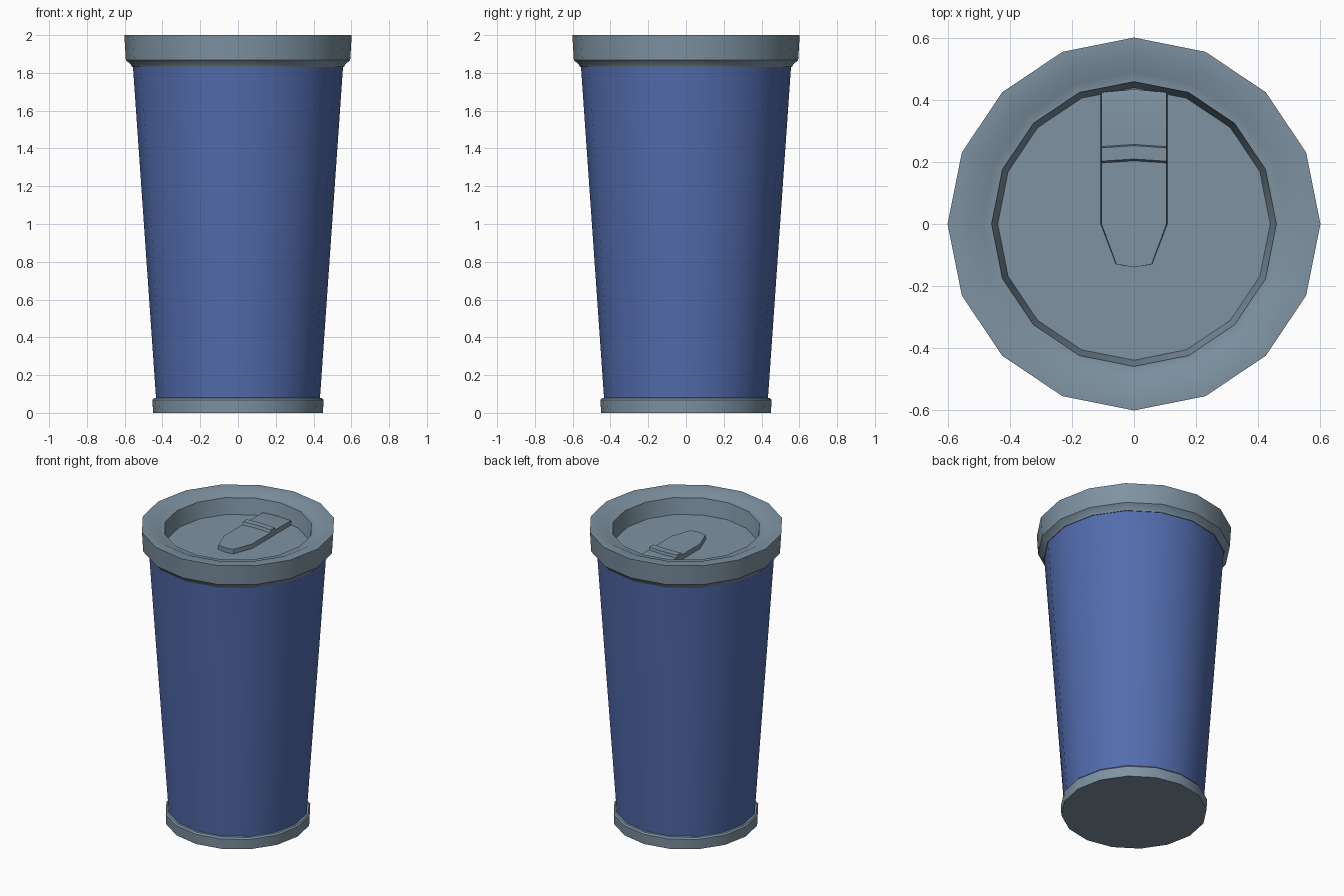
import bpy, bmesh, math

if "Cube" in bpy.data.objects:
    bpy.data.objects.remove(bpy.data.objects["Cube"])

SIDES = 16


def material(name, rgb):
    m = bpy.data.materials.new(name)
    m.diffuse_color = (*rgb, 1)
    m.use_nodes = True
    m.node_tree.nodes["Principled BSDF"].inputs["Base Color"].default_value = m.diffuse_color
    return m


grey = material("slate grey", (0.21, 0.29, 0.36))
blue = material("deep blue", (0.085, 0.15, 0.42))


def finish(name, bm, mat, angle):
    bmesh.ops.recalc_face_normals(bm, faces=bm.faces)
    me = bpy.data.meshes.new(name)
    bm.to_mesh(me)
    bm.free()
    ob = bpy.data.objects.new(name, me)
    bpy.context.collection.objects.link(ob)
    me.materials.append(mat)
    bpy.ops.object.select_all(action='DESELECT')
    bpy.context.view_layer.objects.active = ob
    ob.select_set(True)
    bpy.ops.object.shade_smooth_by_angle(angle=math.radians(angle))
    return ob


def lathe(name, profile, mat):
    """Spin an (r, z) profile; both ends are capped."""
    bm = bmesh.new()
    rings = [[bm.verts.new((r * math.cos(2 * math.pi * i / SIDES),
                            r * math.sin(2 * math.pi * i / SIDES), z))
              for i in range(SIDES)] for r, z in profile]
    for a, b in zip(rings, rings[1:]):
        for i in range(SIDES):
            j = (i + 1) % SIDES
            bm.faces.new((a[i], a[j], b[j], b[i]))
    bm.faces.new(rings[0])
    bm.faces.new(rings[-1])
    return finish(name, bm, mat, 30)


# tapered cup wall
lathe("cup_body", [(0.432, 0.05), (0.557, 1.845)], blue)

# foot ring
lathe("base_ring", [(0.45, 0), (0.453, 0.068), (0.445, 0.078), (0.425, 0.082)], grey)

# lid with rim, sloped inner lip, ledge and recessed floor
lathe("lid", [(0.54, 1.83), (0.56, 1.83), (0.568, 1.845), (0.594, 1.868),
              (0.602, 2.0), (0.535, 2.0), (0.49, 1.978), (0.46, 1.976),
              (0.44, 1.87)], grey)


def slab(name, rows, z0, bevel=0.0):
    """Strip of rows (half width, side y, centre y, top z) closed down to z0."""
    bm = bmesh.new()
    top, low = [], []
    for w, ys, yc, z in rows:
        pts = [(-w, ys), (0, yc), (w, ys)]
        top.append([bm.verts.new((x, y, z)) for x, y in pts])
        low.append([bm.verts.new((x * (1 + bevel), y, z0)) for x, y in pts])
    for k in range(len(rows) - 1):
        for c in range(2):
            for g in (top, low):
                bm.faces.new((g[k][c], g[k][c + 1], g[k + 1][c + 1], g[k + 1][c]))
        for c in (0, 2):
            bm.faces.new((top[k][c], top[k + 1][c], low[k + 1][c], low[k][c]))
    for k in (0, -1):
        for c in range(2):
            bm.faces.new((top[k][c], top[k][c + 1], low[k][c + 1], low[k][c]))
    return finish(name, bm, grey, 25)


# sliding drink tab with raised thumb ridge
slab("drink_tab", [(0.105, 0.425, 0.435, 1.895), (0.105, 0.40, 0.42, 1.90),
                   (0.105, 0.25, 0.257, 1.90), (0.105, 0.246, 0.253, 1.918),
                   (0.105, 0.203, 0.21, 1.918), (0.105, 0.197, 0.204, 1.90),
                   (0.105, 0.0, 0.0, 1.90), (0.057, -0.13, -0.14, 1.90)],
     1.865, 0.03)
